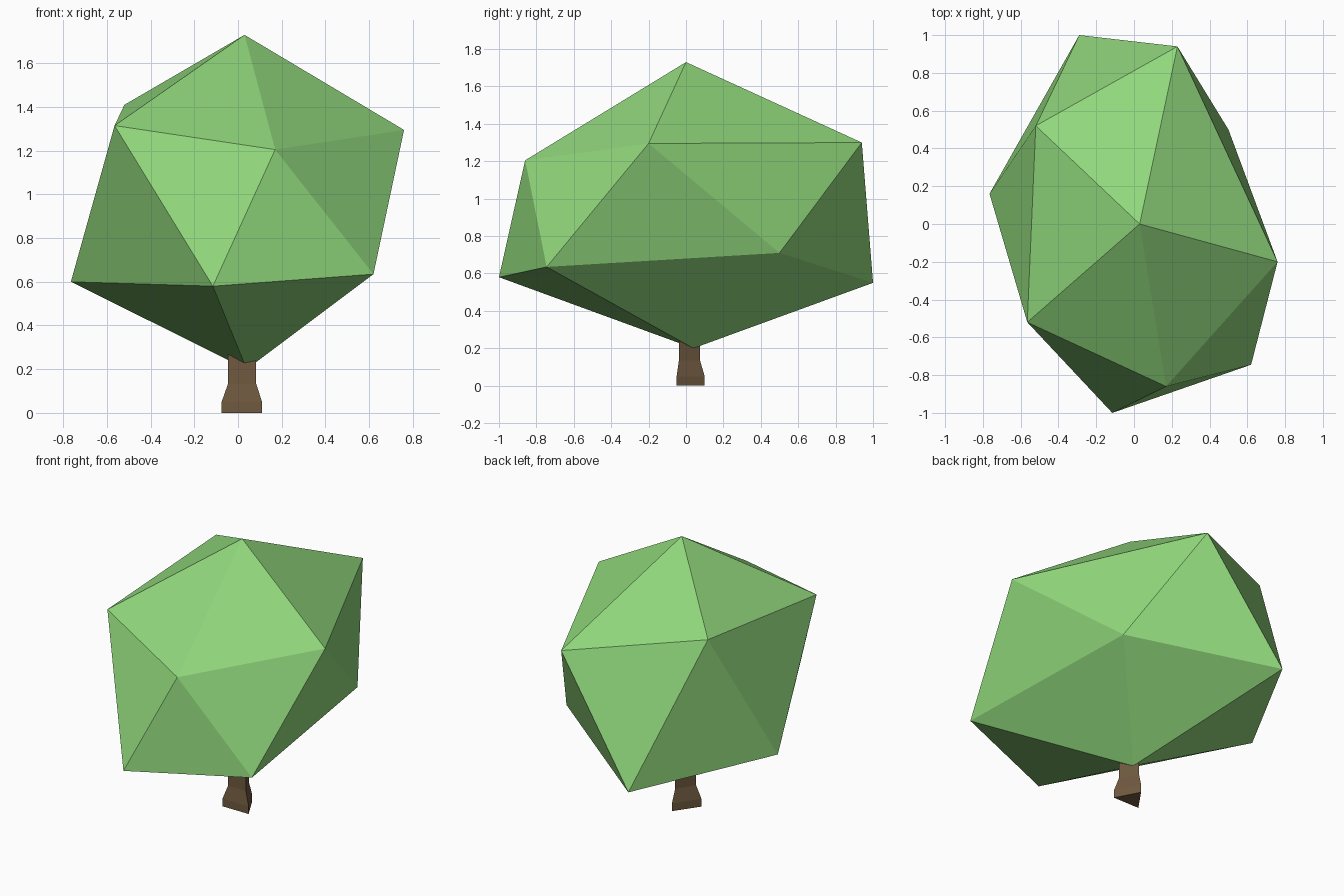
import bpy
import bmesh

if "Cube" in bpy.data.objects:
    bpy.data.objects.remove(bpy.data.objects["Cube"])


def make_object(name, verts, faces, colour):
    """Build a flat-shaded mesh object with one plain colour."""
    mesh = bpy.data.meshes.new(name)
    bm = bmesh.new()
    vs = [bm.verts.new(v) for v in verts]
    for f in faces:
        bm.faces.new([vs[i] for i in f])
    bmesh.ops.recalc_face_normals(bm, faces=bm.faces[:])
    bm.to_mesh(mesh)
    bm.free()
    obj = bpy.data.objects.new(name, mesh)
    bpy.context.collection.objects.link(obj)
    mat = bpy.data.materials.new(name + "_colour")
    mat.diffuse_color = colour
    mat.use_nodes = True
    mat.node_tree.nodes["Principled BSDF"].inputs["Base Color"].default_value = mat.diffuse_color
    mesh.materials.append(mat)
    return obj


# Crown: uneven icosahedron made of a tip, two staggered rings and a base point
tip, base = (0.03, 0.0, 1.73), (0.04, 0.04, 0.20)
upper = [(0.23, 0.94, 1.30), (-0.52, 0.52, 1.41), (-0.565, -0.52, 1.315),
         (0.17, -0.86, 1.205), (0.76, -0.20, 1.295)]
lower = [(-0.29, 1.0, 0.55), (-0.765, 0.16, 0.60), (-0.115, -1.0, 0.58),
         (0.62, -0.745, 0.635), (0.50, 0.50, 0.71)]
crown_faces = []
for i in range(5):
    j = (i + 1) % 5
    crown_faces += [(0, 1 + i, 1 + j),
                    (1 + i, 6 + i, 1 + j),
                    (6 + i, 6 + j, 1 + j),
                    (11, 6 + j, 6 + i)]
make_object("crown", [tip] + upper + lower + [base], crown_faces,
            (0.28, 0.68, 0.20, 1))

# Trunk: three-sided post with a flared foot, running up into the crown
foot = [(-0.075, -0.05), (0.11, -0.05), (0.03, 0.10)]
post = [(-0.045, -0.038), (0.083, -0.038), (0.025, 0.075)]
rings = [(foot, 0.0), (foot, 0.05), (post, 0.135), (post, 0.32)]
trunk_verts = [(x, y, z) for outline, z in rings for x, y in outline]
trunk_faces = [(2, 1, 0), (9, 10, 11)]
for r in range(3):
    for i in range(3):
        j = (i + 1) % 3
        trunk_faces.append((3 * r + i, 3 * r + j, 3 * r + 3 + j, 3 * r + 3 + i))
make_object("trunk", trunk_verts, trunk_faces, (0.16, 0.10, 0.05, 1))
